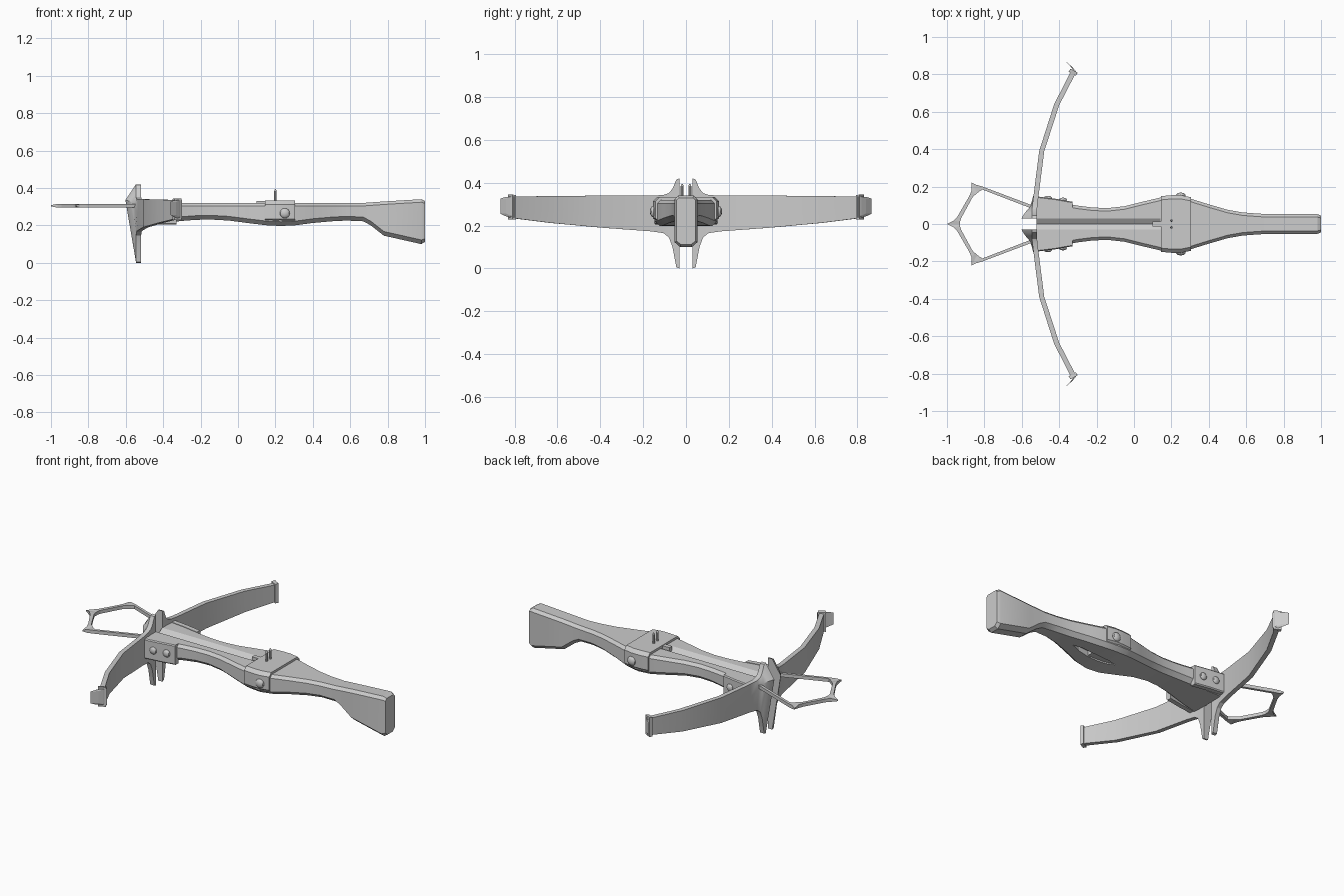
import bpy, bmesh
from math import cos, sin, pi
from mathutils import Matrix

if "Cube" in bpy.data.objects:
    bpy.data.objects.remove(bpy.data.objects["Cube"])


def finish(name, bm, mirror=False, smooth=True):
    bmesh.ops.recalc_face_normals(bm, faces=bm.faces)
    me = bpy.data.meshes.new(name)
    bm.to_mesh(me)
    bm.free()
    ob = bpy.data.objects.new(name, me)
    bpy.context.collection.objects.link(ob)
    if smooth:
        bpy.ops.object.select_all(action='DESELECT')
        ob.select_set(True)
        bpy.context.view_layer.objects.active = ob
        bpy.ops.object.shade_smooth_by_angle(angle=0.5)
    if mirror:
        m = ob.modifiers.new("mirror", 'MIRROR')
        m.use_axis = (False, True, False)
    return ob


def loft(name, rings, **kw):
    bm = bmesh.new()
    vs = [[bm.verts.new(p) for p in r] for r in rings]
    n = len(vs[0])
    for a, b in zip(vs, vs[1:]):
        for i in range(n):
            j = (i + 1) % n
            bm.faces.new((a[i], a[j], b[j], b[i]))
    bm.faces.new(vs[0])
    bm.faces.new(vs[-1])
    return finish(name, bm, **kw)


def section(x, w, top, bot, g=0.0, c=0.016):
    """Chamfered cross-section with an optional bolt groove of depth g."""
    half = [(0.03, top), (w - c, top), (w, top - c), (w, bot + c * 1.4), (w - c * 1.6, bot)]
    pts = [(0, top - g)] + half + [(-y, z) for y, z in reversed(half)]
    return [(x, y, z) for y, z in pts]


# Stock: x, half width, top, bottom, groove
stations = [
    (-.52, .135, .32, .20, .02), (-.42, .12, .32, .21, .02), (-.30, .098, .32, .224, .02),
    (-.22, .088, .32, .23, .02), (-.14, .085, .32, .231, .02), (-.05, .095, .32, .226, .02),
    (.05, .12, .32, .213, .02), (.14, .141, .32, .202, .02), (.16, .143, .32, .20, 0),
    (.23, .146, .32, .197, 0), (.31, .133, .32, .201, 0), (.40, .105, .32, .213, 0),
    (.50, .076, .32, .222, 0), (.58, .062, .32, .226, 0), (.67, .055, .32, .222, 0),
    (.71, .054, .323, .20, 0), (.78, .053, .328, .145, 0), (.98, .053, .34, .10, 0),
]
rings = [section(*s) for s in stations] + [section(1.0, .044, .33, .112, 0, .012)]
stock = loft("stock", rings)

# Trigger slot under the stock
lens = [(.13, 0), (.19, .018), (.28, .024), (.37, .018), (.43, 0),
        (.37, -.018), (.28, -.024), (.19, -.018)]
cutter = loft("trigger_slot_cutter", [[(x, y, z) for x, y in lens] for z in (.15, .235)], smooth=False)
cutter.hide_render = True
cutter.hide_viewport = True
cut = stock.modifiers.new("trigger_slot", 'BOOLEAN')
cut.operation = 'DIFFERENCE'
cut.solver = 'EXACT'
cut.object = cutter

# Lock band around the middle of the stock
loft("lock_band", [section(x, w, .333, .207, 0, .02) for x, w in
                   ((.145, .149), (.20, .154), (.25, .154), (.305, .143))])

# String nut in front of the band
bm = bmesh.new()
bmesh.ops.create_cube(bm, size=1, matrix=Matrix.Translation((.125, 0, .315))
                      @ Matrix.Diagonal((.05, .026, .03, 1)))
finish("string_nut", bm, smooth=False)

# Twin sight pins
bm = bmesh.new()
bmesh.ops.create_cone(bm, cap_ends=True, segments=10, radius1=.007, radius2=.007, depth=.06,
                      matrix=Matrix.Translation((.2, .018, .355)))
bmesh.ops.create_cone(bm, cap_ends=True, segments=10, radius1=.007, radius2=.003, depth=.01,
                      matrix=Matrix.Translation((.2, .018, .389)))
finish("sight_pins", bm, mirror=True)


# Side plates at the bow mount, following the stock side
def plate_ring(x, w, e=0):
    return [(x, w - .02, .205 + e), (x, w + .008, .205 + e), (x, w + .013, .211 + e),
            (x, w + .013, .317 - e), (x, w + .008, .323 - e), (x, w - .02, .323 - e)]


loft("mount_plates", [plate_ring(-.525, .135), plate_ring(-.42, .122), plate_ring(-.33, .106)],
     mirror=True)


# Domed rivets
def rivet(name, x, y, z, r):
    bm = bmesh.new()
    bmesh.ops.create_uvsphere(bm, u_segments=12, v_segments=8, radius=r)
    bmesh.ops.transform(bm, verts=bm.verts,
                        matrix=Matrix.Translation((x, y, z)) @ Matrix.Diagonal((1, .6, 1, 1)))
    finish(name, bm, mirror=True)


rivet("lock_rivet", .25, .152, .265, .027)
rivet("mount_rivet_front", -.46, .138, .265, .022)
rivet("mount_rivet_rear", -.38, .128, .265, .022)

# Bow limbs: y, front x, top, ridge height, bottom, ridge bulge
limb = [
    (.030, -.545, .42, .335, .00, .057), (.045, -.545, .415, .333, .005, .048),
    (.063, -.545, .372, .33, .10, .036), (.080, -.545, .352, .32, .145, .02),
    (.105, -.543, .343, .30, .165, .008), (.16, -.536, .34, .26, .173, 0),
    (.39, -.507, .34, .265, .19, 0), (.64, -.427, .338, .277, .213, 0),
    (.815, -.338, .335, .285, .235, 0),
]
rings = []
for y, x, t, m, b, f in limb:
    k = max(0, (y - .3) * .014)
    d = .027
    rings.append([(x, y, t), (x - f, y, m), (x, y, b),
                  (x + d, y - k, b), (x + d, y - k, m), (x + d, y - k, t)])
loft("bow_limbs", rings, mirror=True)


# Limb tips: collar and forward-curled nock
def block(x, y, hw, zb, zt, ux=.75, uy=-.66):
    return [(x - ux * hw, y - uy * hw, zb), (x + ux * hw, y + uy * hw, zb),
            (x + ux * hw, y + uy * hw, zt), (x - ux * hw, y - uy * hw, zt)]


loft("limb_collars", [block(-.330, .803, .022, .229, .342, .88, -.47),
                      block(-.321, .820, .022, .229, .345, .88, -.47)], mirror=True, smooth=False)
loft("limb_nocks", [block(-.312, .812, .016, .238, .335), block(-.328, .833, .020, .246, .333),
                    block(-.346, .853, .021, .256, .326)], mirror=True, smooth=False)

# Spiked foot stirrup, one half outline mirrored
outer = [(-1, 0), (-.965, .018), (-.945, .038), (-.88, .15), (-.868, .18), (-.868, .222),
         (-.845, .21), (-.81, .2), (-.54, .098)]
inner = [(-.93, 0), (-.93, .012), (-.925, .03), (-.862, .145), (-.85, .155), (-.838, .165),
         (-.825, .176), (-.81, .184), (-.54, .08)]
rings = []
for i, (o, n) in enumerate(zip(outer, inner)):
    h = .003 if i == 0 or i == 5 else .01
    rings.append([(*o, .305 - h), (*n, .295), (*n, .315), (*o, .305 + h)])
loft("foot_stirrup", rings, mirror=True, smooth=False)
